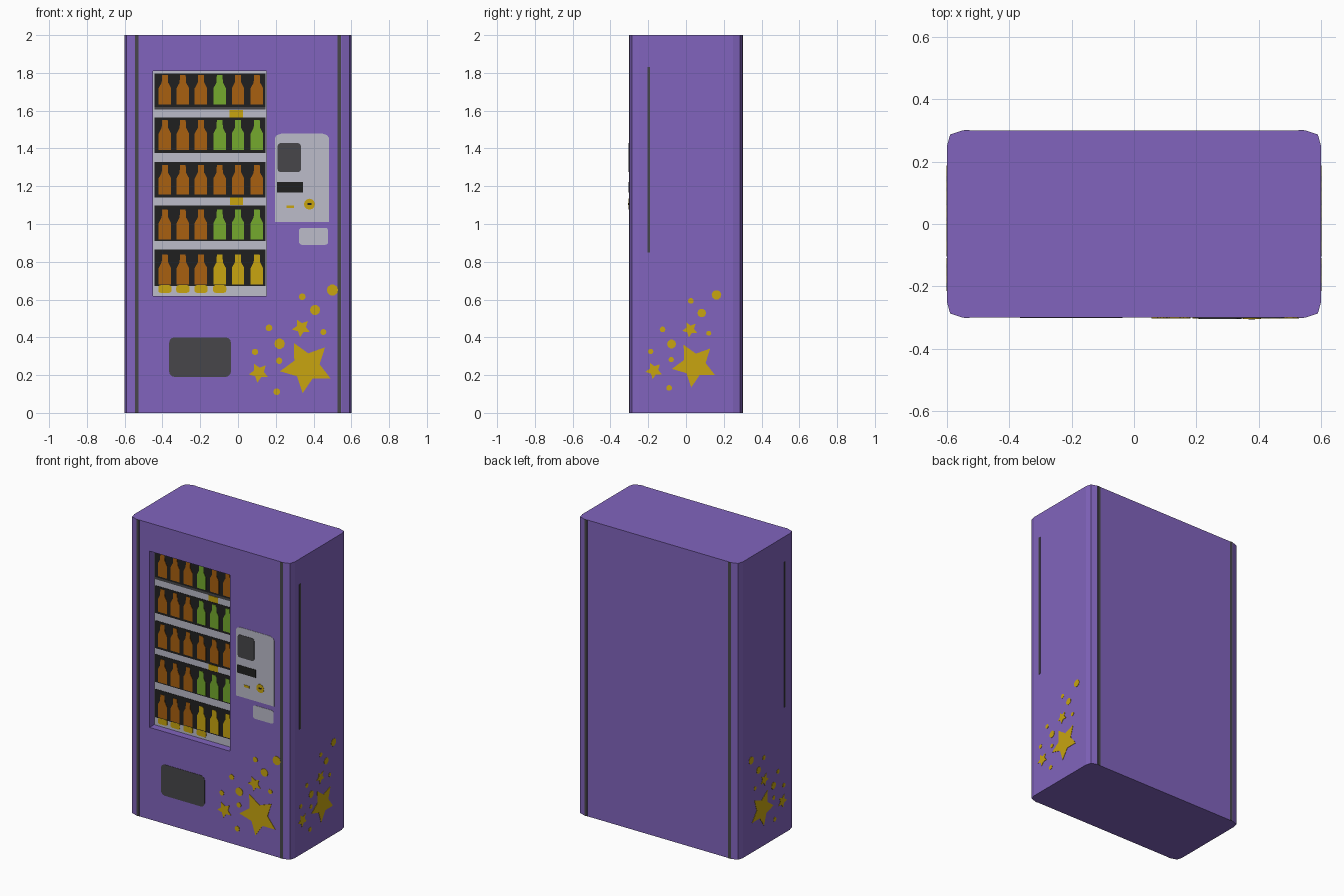
import bpy, bmesh, math

if "Cube" in bpy.data.objects:
    bpy.data.objects.remove(bpy.data.objects["Cube"])


def material(name, rgb):
    m = bpy.data.materials.new(name)
    lin = [((c / 255 + 0.055) / 1.055) ** 2.4 for c in rgb]
    m.diffuse_color = (*lin, 1)
    m.use_nodes = True
    m.node_tree.nodes["Principled BSDF"].inputs["Base Color"].default_value = m.diffuse_color
    return m


PURPLE = material("purple", (129, 100, 189))
LIGHT = material("light_grey", (188, 188, 202))
DARK = material("dark_grey", (71, 70, 74))
BLACK = material("black", (32, 32, 32))
ORANGE = material("orange_brown", (169, 96, 16))
GREEN = material("green", (117, 170, 45))
YELLOW = material("yellow", (200, 165, 16))


def add_object(name, bm, mats):
    bmesh.ops.recalc_face_normals(bm, faces=bm.faces[:])
    me = bpy.data.meshes.new(name)
    bm.to_mesh(me)
    bm.free()
    for m in mats:
        me.materials.append(m)
    ob = bpy.data.objects.new(name, me)
    bpy.context.collection.objects.link(ob)
    return ob


# Surfaces that carry plates: (u, v, distance out) -> xyz
def front(u, v, d): return (u, -0.3 - d, v)
def back(u, v, d): return (u, 0.3 + d, v)
def right(u, v, d): return (0.6 + d, u, v)
def left(u, v, d): return (-0.6 - d, u, v)
def window(u, v, d): return (u, -0.25 - d, v)


def plates(name, shapes, mat, surface, thick=0.002):
    """Thin prisms made from 2D outlines lying on a surface."""
    bm = bmesh.new()
    for pts in shapes:
        lo = [bm.verts.new(surface(u, v, 0)) for u, v in pts]
        hi = [bm.verts.new(surface(u, v, thick)) for u, v in pts]
        bm.faces.new(lo)
        bm.faces.new(hi)
        n = len(pts)
        for i in range(n):
            j = (i + 1) % n
            bm.faces.new((lo[i], lo[j], hi[j], hi[i]))
    return add_object(name, bm, [mat])


def rect(x0, x1, z0, z1):
    return [(x0, z0), (x1, z0), (x1, z1), (x0, z1)]


def rounded(x0, x1, z0, z1, r):
    pts = []
    for cx, cz, a0 in ((x1 - r, z1 - r, 0), (x0 + r, z1 - r, 90),
                       (x0 + r, z0 + r, 180), (x1 - r, z0 + r, 270)):
        for k in range(4):
            a = math.radians(a0 + 30 * k)
            pts.append((cx + r * math.cos(a), cz + r * math.sin(a)))
    return pts


def disc(x, z, r, n=10):
    return [(x + r * math.cos(2 * math.pi * i / n),
             z + r * math.sin(2 * math.pi * i / n)) for i in range(n)]


def star(x, z, r, turn=46):
    pts = []
    for i in range(10):
        a = math.radians(turn + 36 * i)
        q = r if i % 2 == 0 else r * 0.5
        pts.append((x + q * math.cos(a), z + q * math.sin(a)))
    return pts


# Cabinet with bevelled corners and a recessed window
quarter = [(0.6, 0.25), (0.59, 0.287), (0.55, 0.3)]
outline = (quarter + [(-x, y) for x, y in quarter[::-1]]
           + [(-x, -y) for x, y in quarter] + [(x, -y) for x, y in quarter[::-1]])
bm = bmesh.new()
base = bm.faces.new([bm.verts.new((x, y, 0)) for x, y in outline])
ext = bmesh.ops.extrude_face_region(bm, geom=[base])
for v in ext["geom"]:
    if isinstance(v, bmesh.types.BMVert):
        v.co.z = 2
bmesh.ops.recalc_face_normals(bm, faces=bm.faces[:])
pane = next(f for f in bm.faces if f.normal.y < -0.99)
bmesh.ops.inset_individual(bm, faces=[pane], thickness=0.1)
for v in pane.verts:
    v.co.x = 0.15 if v.co.x > 0 else -0.45
    v.co.z = 1.81 if v.co.z > 1 else 0.62
pane = bmesh.ops.extrude_discrete_faces(bm, faces=[pane])["faces"][0]
for v in pane.verts:
    v.co.y = -0.25
pane.material_index = 1
add_object("cabinet", bm, [PURPLE, LIGHT])

# Dark trim strips on front, back and sides
strips = [rect(-0.546, -0.527, 0, 2), rect(0.527, 0.546, 0, 2)]
plates("front_trim", strips, DARK, front)
plates("back_trim", strips, DARK, back)
for label, side in (("right", right), ("left", left)):
    plates(label + "_trim", [rect(-0.204, -0.19, 0.85, 1.83)], DARK, side)

# Shelf bays behind the window
bays = [(1.62, 1.796), (1.377, 1.563), (1.14, 1.327), (0.911, 1.099), (0.673, 0.864)]
plates("shelf_bays", [rect(-0.442, 0.145, a, b) for a, b in bays], BLACK, window)
plates("top_shelf_edge", [rect(-0.442, 0.145, 1.605, 1.62)], DARK, window)


# Bottles, one letter per bottle and one string per shelf
def bottle(x, z, h):
    half = [(0.033, 0), (0.033, 0.55), (0.017, 0.74), (0.015, 1)]
    return ([(x + w, z + h * t) for w, t in half]
            + [(x - w, z + h * t) for w, t in half[::-1]])


bottoms = [1.632, 1.392, 1.155, 0.918, 0.68]
rows = ["OOOGOO", "OOOGGG", "OOOOOO", "OOOGGG", "OOOYYY"]
columns = [-0.387, -0.292, -0.196, -0.097, 0.0, 0.1]
for key, label, mat in (("O", "orange", ORANGE), ("G", "green", GREEN), ("Y", "yellow", YELLOW)):
    shapes = [bottle(columns[c], bottoms[r], 0.158)
              for r in range(5) for c in range(6) if rows[r][c] == key]
    plates(label + "_bottles", shapes, mat, window, 0.004)

# Yellow price tags on shelf edges
tags = [rect(-0.045, 0.027, 1.565, 1.604), rect(-0.043, 0.027, 1.1, 1.139)]
tags += [rounded(x - 0.035, x + 0.035, 0.636, 0.676, 0.012) for x in columns[:4]]
plates("price_tags", tags, YELLOW, window, 0.003)

# Payment panel, screen, slots and coin button
panel = [(0.195, 1.01), (0.482, 1.01), (0.482, 1.455), (0.472, 1.47), (0.45, 1.478),
         (0.227, 1.478), (0.205, 1.47), (0.195, 1.455)]
plates("payment_panel", [panel], LIGHT, front)
plates("screen", [rounded(0.21, 0.333, 1.275, 1.428, 0.015)], DARK, front, 0.004)
plates("note_slot", [rect(0.207, 0.345, 1.168, 1.222)], BLACK, front, 0.004)
plates("coin_controls", [disc(0.378, 1.105, 0.029, 12), rect(0.257, 0.296, 1.084, 1.099)],
       YELLOW, front, 0.004)
plates("coin_hole", [rect(0.368, 0.388, 1.101, 1.11)], BLACK, front, 0.006)
plates("change_cup", [rounded(0.323, 0.477, 0.89, 0.98, 0.015)], LIGHT, front)

# Dispensing hatch
plates("dispensing_hatch", [rounded(-0.365, -0.037, 0.19, 0.4, 0.03)], DARK, front)

# Star and dot decoration, repeated smaller on both sides
stars = [(0.362, 0.245, 0.142), (0.11, 0.213, 0.054), (0.335, 0.45, 0.05)]
dots = [(0.5, 0.65, 0.03), (0.34, 0.615, 0.018), (0.408, 0.545, 0.027),
        (0.164, 0.45, 0.018), (0.452, 0.428, 0.016), (0.22, 0.366, 0.028),
        (0.09, 0.323, 0.017), (0.218, 0.276, 0.017), (0.205, 0.112, 0.018)]


def shrink(p):
    return ((p[0] - 0.09) * 0.85 - 0.187, 0.132 + (p[1] - 0.112) * 0.916, p[2] * 0.85)


plates("front_stars", [star(*p) for p in stars] + [disc(*p) for p in dots], YELLOW, front, 0.003)
side_shapes = [star(*shrink(p)) for p in stars] + [disc(*shrink(p)) for p in dots]
plates("right_stars", side_shapes, YELLOW, right)
plates("left_stars", side_shapes, YELLOW, left)
